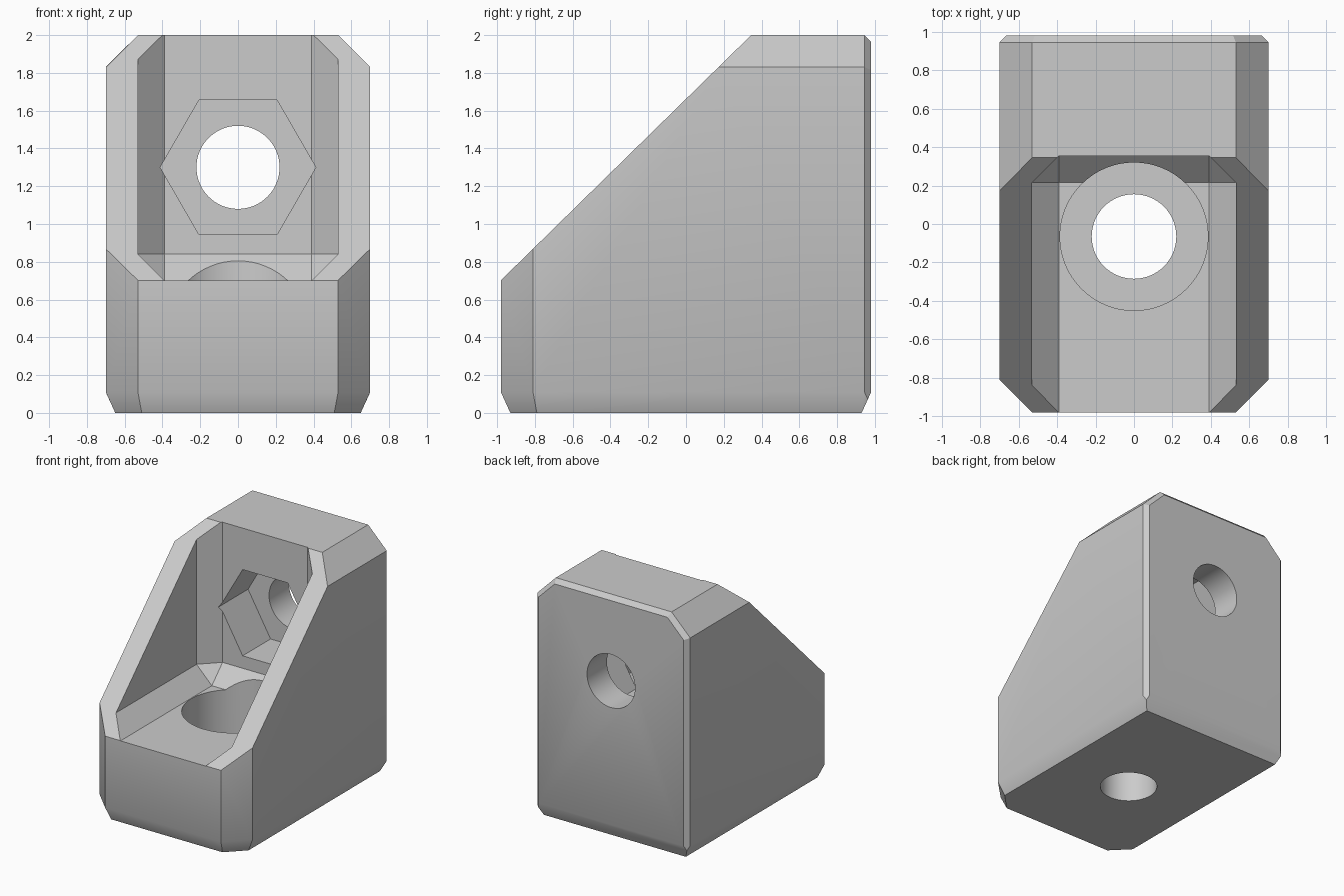
import bpy, bmesh
from math import cos, sin, tau
from mathutils import Vector

if "Cube" in bpy.data.objects:
    bpy.data.objects.remove(bpy.data.objects["Cube"], do_unlink=True)

grey = bpy.data.materials.new("light_grey")
grey.use_nodes = True
grey.diffuse_color = (0.6, 0.6, 0.6, 1)
grey.node_tree.nodes["Principled BSDF"].inputs["Base Color"].default_value = (0.6, 0.6, 0.6, 1)


def finish(name, bm):
    bmesh.ops.recalc_face_normals(bm, faces=bm.faces)
    mesh = bpy.data.meshes.new(name)
    bm.to_mesh(mesh)
    bm.free()
    mesh.materials.append(grey)
    obj = bpy.data.objects.new(name, mesh)
    bpy.context.collection.objects.link(obj)
    return obj


def box(lo, hi):
    bm = bmesh.new()
    bmesh.ops.create_cube(bm, size=1)
    for v in bm.verts:
        v.co = Vector([lo[i] if v.co[i] < 0 else hi[i] for i in range(3)])
    return bm


def prism(name, sides, radius, axis, centre, start, end):
    """Straight prism along y or z, centred on x = 0."""
    bm = bmesh.new()
    ring = []
    for i in range(sides):
        a, b = radius * cos(tau * i / sides), centre + radius * sin(tau * i / sides)
        ring.append(bm.verts.new((a, start, b) if axis == "y" else (a, b, start)))
    face = bm.faces.new(ring)
    moved = bmesh.ops.extrude_face_region(bm, geom=[face])["geom"]
    step = Vector((0, end - start, 0) if axis == "y" else (0, 0, end - start))
    bmesh.ops.translate(bm, verts=[g for g in moved if isinstance(g, bmesh.types.BMVert)], vec=step)
    if len(bm.faces) == sides + 1:
        bm.faces.new(ring)
    return finish(name, bm)


# Body: a block trimmed by planes (point, outward normal)
W, D, H = 0.70, 0.98, 2.0
trims = [((0, -D, 0.702), (0, -1.298, 1.325)),      # sloping front
         ((0, D - 0.035, H), (0, 1, 1)),            # back top edge
         ((0, -D, 0.11), (0, -0.11, -0.05)),        # bottom front edge
         ((0, D, 0.11), (0, 0.11, -0.05))]          # bottom back edge
for s in (-1, 1):
    trims += [((s * W, 0, 1.83), (s, 0, 1)),                       # top side edges
              ((s * W, -0.81, 0), (s, -1, 0)),                     # front corners
              ((s * W, D - 0.035, 0), (s, 1, 0)),                  # back corners
              ((s * W, D - 0.035, 1.83), (s * 0.707, 1, 0.707)),   # back top corners
              ((s * W, 0, 0.11), (s * 0.11, 0, -0.05)),            # bottom side edges
              ((s * W, -0.81, 0.11), (s * 0.078, -0.078, -0.05))]  # bottom front corners
bm = box((-W, -D, 0), (W, D, H))
for point, normal in trims:
    bmesh.ops.bisect_plane(bm, geom=bm.verts[:] + bm.edges[:] + bm.faces[:], dist=1e-5,
                           plane_co=point, plane_no=Vector(normal).normalized(), clear_outer=True)
    bmesh.ops.holes_fill(bm, edges=[e for e in bm.edges if e.is_boundary], sides=0)
bmesh.ops.remove_doubles(bm, verts=bm.verts, dist=1e-4)
body = finish("corner_bracket", bm)

# Pocket with chamfered inner edges
bm = box((-0.53, -2, 0.70), (0.53, 0.355, 3.5))
bmesh.ops.bevel(bm, geom=bm.edges[:], offset=0.14, segments=1, affect="EDGES")

# Screw and nut openings
cutters = [finish("pocket_cutter", bm),
           prism("screw_head_cutter", 64, 0.385, "z", -0.065, 0.26, 1.1),
           prism("bottom_hole_cutter", 64, 0.22, "z", -0.065, -0.3, 0.5),
           prism("nut_cutter", 6, 0.412, "y", 1.30, 0.1, 0.72),
           prism("back_hole_cutter", 64, 0.22, "y", 1.30, 0.5, 1.3)]

bpy.ops.object.select_all(action="DESELECT")
bpy.context.view_layer.objects.active = body
body.select_set(True)
for cutter in cutters:
    cutter.hide_render = True
    mod = body.modifiers.new(cutter.name, "BOOLEAN")
    mod.operation, mod.solver, mod.object = "DIFFERENCE", "EXACT", cutter
    bpy.ops.object.modifier_apply(modifier=mod.name)
    bpy.data.objects.remove(cutter, do_unlink=True)
bpy.ops.object.shade_smooth_by_angle()
